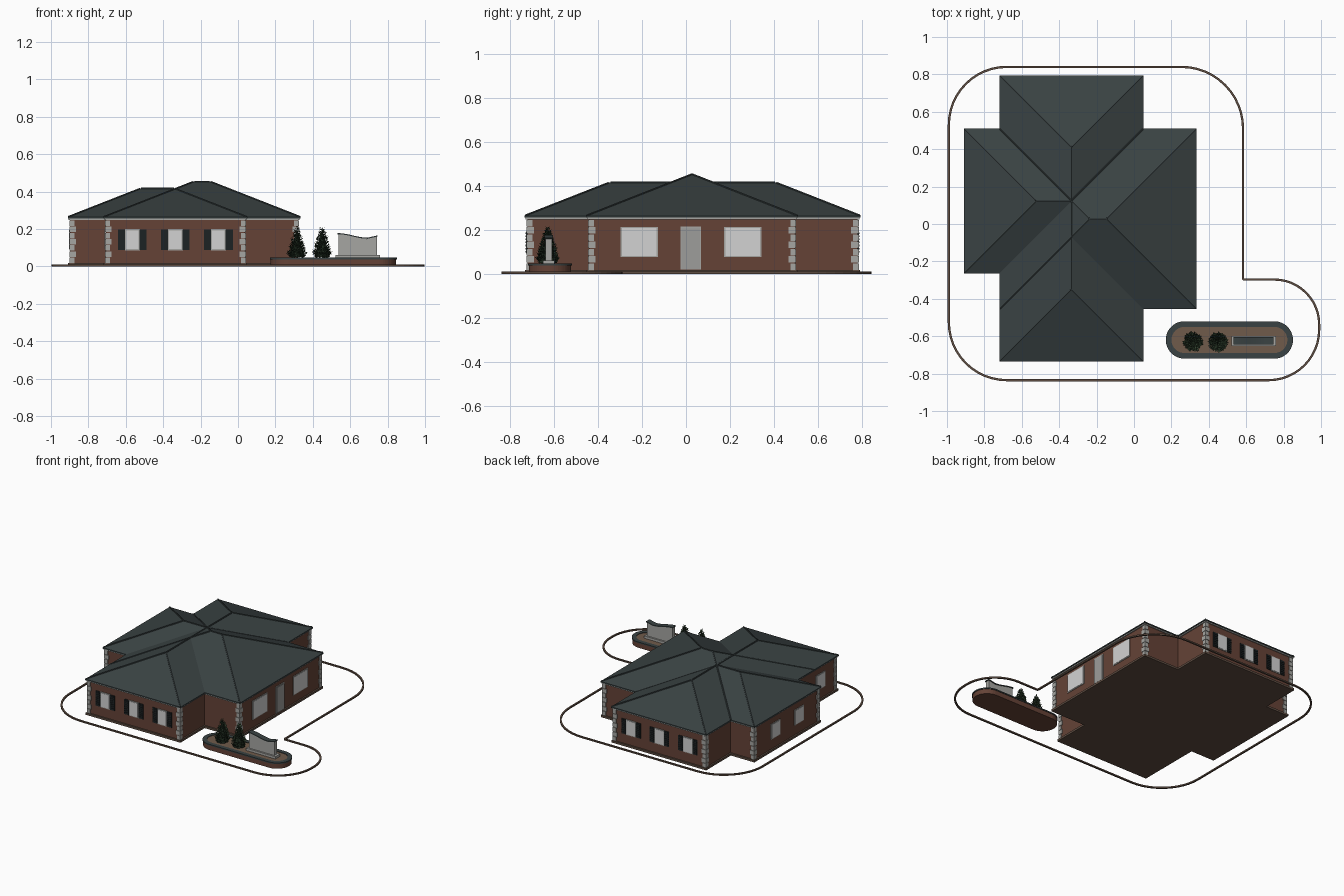
import bpy, bmesh, math, random
from mathutils import Vector, Matrix

old = bpy.data.objects.get("Cube")
if old:
    bpy.data.objects.remove(old, do_unlink=True)
random.seed(4)


def material(name, rgb):
    m = bpy.data.materials.new(name)
    m.use_nodes = True
    m.diffuse_color = (*rgb, 1)
    m.node_tree.nodes["Principled BSDF"].inputs["Base Color"].default_value = (*rgb, 1)
    return m


SLATE = material("slate", (0.042, 0.055, 0.056))
BRICK = material("brick", (0.13, 0.055, 0.037))
KERB = material("kerb_brown", (0.11, 0.072, 0.052))
STONE = material("pale_stone", (0.38, 0.38, 0.36))
GLASS = material("pale_window", (0.65, 0.65, 0.65))
DOOR = material("grey_door", (0.34, 0.34, 0.33))
SHUTTER = material("black_shutter", (0.012, 0.016, 0.017))
LEAF = material("leaf_green", (0.03, 0.055, 0.028))
CORE = material("deep_green", (0.014, 0.025, 0.014))
SOIL = material("soil", (0.16, 0.105, 0.07))


def finish(name, bm, mat):
    bmesh.ops.recalc_face_normals(bm, faces=bm.faces[:])
    mesh = bpy.data.meshes.new(name)
    bm.to_mesh(mesh)
    bm.free()
    mesh.materials.append(mat)
    ob = bpy.data.objects.new(name, mesh)
    bpy.context.collection.objects.link(ob)
    return ob


def add_box(bm, lo, hi):
    lo, hi = Vector(lo), Vector(hi)
    m = Matrix.Translation((lo + hi) / 2) @ Matrix.Diagonal((*(hi - lo), 1))
    bmesh.ops.create_cube(bm, size=1, matrix=m)


def prism(name, pts, z0, z1, mat):
    bm = bmesh.new()
    face = bm.faces.new([bm.verts.new((x, y, z0)) for x, y in pts])
    top = bmesh.ops.extrude_face_region(bm, geom=[face], use_keep_orig=True)["geom"]
    bmesh.ops.translate(bm, verts=[v for v in top if isinstance(v, bmesh.types.BMVert)],
                        vec=(0, 0, z1 - z0))
    return finish(name, bm, mat)


def ring(name, outer, inner, z0, z1, mat):
    bm = bmesh.new()
    loops = [[bm.verts.new((x, y, z)) for x, y in pts]
             for pts, z in ((outer, z0), (outer, z1), (inner, z1), (inner, z0))]
    n = len(outer)
    for k in range(4):
        a, b = loops[k], loops[(k + 1) % 4]
        for i in range(n):
            bm.faces.new((a[i], a[(i + 1) % n], b[(i + 1) % n], b[i]))
    return finish(name, bm, mat)


# Footprint lines of the house, shared by walls, eaves and roof
XL, XA, XB, XR = -0.91, -0.72, 0.05, 0.335
YS, YR, YL, YT, YN = -0.735, -0.455, -0.265, 0.51, 0.795
EAVE, PITCH, INSET = 0.264, 0.392, 0.013


def outline(d):
    w, a, b, e = XL + d, XA + d, XB - d, XR - d
    s, r, l, t, n = YS + d, YR + d, YL + d, YT - d, YN - d
    return [(a, s), (b, s), (b, r), (e, r), (e, t), (b, t),
            (b, n), (a, n), (a, t), (w, t), (w, l), (a, l)]


prism("base_slab", outline(0.002), 0.003, 0.018, KERB)
prism("brick_walls", outline(INSET), 0.005, 0.252, BRICK)
prism("fascia", outline(0.005), 0.248, 0.258, STONE)
prism("eave_edge", outline(0), 0.256, EAVE, SLATE)


# Hipped roofs of equal pitch that merge into one
def hip_roof(name, x0, x1, y0, y1):
    half = min(x1 - x0, y1 - y0) / 2
    z = EAVE + half * PITCH
    bm = bmesh.new()
    sw, se, ne, nw = [bm.verts.new((x, y, EAVE)) for x, y in
                      ((x0, y0), (x1, y0), (x1, y1), (x0, y1))]
    p = bm.verts.new((x0 + half, y0 + half, z))
    q = bm.verts.new((x1 - half, y1 - half, z))
    bm.faces.new((sw, nw, ne, se))
    if x1 - x0 > y1 - y0:
        faces = ((sw, se, q, p), (se, ne, q), (ne, nw, p, q), (nw, sw, p))
        hips = ((sw, p), (nw, p), (se, q), (ne, q), (p, q))
    else:
        faces = ((sw, se, p), (se, ne, q, p), (ne, nw, q), (nw, sw, p, q))
        hips = ((sw, p), (se, p), (nw, q), (ne, q), (p, q))
    for f in faces:
        bm.faces.new(f)
    # Slim caps along hips and ridge
    lines = [(a.co.copy(), b.co.copy()) for a, b in hips]
    caps = bmesh.new()
    for a, b in lines:
        d = b - a
        m = Matrix.Translation((a + b) / 2) @ d.to_track_quat("Z", "Y").to_matrix().to_4x4()
        bmesh.ops.create_cone(caps, cap_ends=True, segments=6, radius1=0.005,
                              radius2=0.005, depth=d.length - 0.01, matrix=m)
    finish(name, bm, SLATE)
    finish(name + "_caps", caps, SLATE)


hip_roof("main_roof", XA, XB, YS, YN)
hip_roof("entrance_wing_roof", XA, XR, YR, YT)
hip_roof("side_wing_roof", XL, XB, YL, YT)

# Alternating quoin blocks on every outward corner
bm = bmesh.new()
pts = outline(INSET)
for i, (x, y) in enumerate(pts):
    a, b = Vector(pts[i - 1]), Vector(pts[(i + 1) % len(pts)])
    c = Vector((x, y))
    u, v = (a - c).normalized(), (b - c).normalized()
    if v.x * u.y - v.y * u.x < 0:
        continue
    for k in range(7):
        wide = 0.03 if k % 2 else 0.022
        p = c - (u + v) * 0.005
        q = c + (u + v) * wide
        z = 0.018 + k * 0.033
        add_box(bm, (min(p.x, q.x), min(p.y, q.y), z), (max(p.x, q.x), max(p.y, q.y), z + 0.03))
finish("corner_quoins", bm, STONE)


# Flat panel on a wall: axis and sign give the way it faces
def panel(bm, axis, sign, wall, u, z, w, h, t):
    n0, n1 = sorted((wall - sign * 0.004, wall + sign * t))
    if axis == "x":
        add_box(bm, (n0, u - w / 2, z - h / 2), (n1, u + w / 2, z + h / 2))
    else:
        add_box(bm, (u - w / 2, n0, z - h / 2), (u + w / 2, n1, z + h / 2))


frames, panes, shutters = bmesh.new(), bmesh.new(), bmesh.new()


def window(axis, sign, wall, u, z, w, h, shuttered=False):
    panel(frames, axis, sign, wall, u, z, w + 0.008, h + 0.008, 0.004)
    panel(panes, axis, sign, wall, u, z, w - 0.004, h - 0.004, 0.006)
    if shuttered:
        for side in (-1, 1):
            v = u + side * (w / 2 + 0.022)
            panel(shutters, axis, sign, wall, v, z, 0.038, h + 0.004, 0.005)
            for k in range(7):
                panel(shutters, axis, sign, wall, v, z + (k - 3) * h / 7.5, 0.03, 0.007, 0.008)


for x in (-0.565, -0.335, -0.105):
    window("y", -1, YS + INSET, x, 0.143, 0.072, 0.105, True)
    window("y", 1, YN - INSET, x, 0.143, 0.072, 0.105, True)
for y in (-0.213, 0.258):
    window("x", 1, XR - INSET, y, 0.145, 0.162, 0.13)
for y in (-0.02, 0.25):
    window("x", -1, XL + INSET, y, 0.145, 0.1, 0.105)
window("x", -1, XA + INSET, -0.54, 0.145, 0.1, 0.105)

# Entrance door with its surround
door = bmesh.new()
panel(door, "x", 1, XR - INSET, 0.022, 0.115, 0.084, 0.185, 0.007)
panel(frames, "x", 1, XR - INSET, 0.022, 0.117, 0.094, 0.195, 0.004)
finish("door", door, DOOR)
finish("window_frames", frames, STONE)
finish("window_panes", panes, GLASS)
finish("shutters", shutters, SHUTTER)


# Rounded outline from corners given as (x, y, radius), counter-clockwise
def rounded(corners, grow=0.0, steps=12):
    out = []
    n = len(corners)
    for i, (x, y, r) in enumerate(corners):
        c = Vector((x, y))
        u = (Vector(corners[i - 1][:2]) - c).normalized()
        v = (Vector(corners[(i + 1) % n][:2]) - c).normalized()
        convex = v.x * u.y - v.y * u.x > 0
        side = 1 if convex else -1
        centre = c + (u + v) * r
        for k in range(steps + 1):
            t = k / steps * math.pi / 2
            out.append(centre - (v * math.cos(t) + u * math.sin(t)) * (r + side * grow))
    return out


# Kerb that loops around the plot
plot = [(-0.99, -0.835, 0.31), (0.99, -0.835, 0.27), (0.99, -0.297, 0.24),
        (0.583, -0.297, 0.008), (0.583, 0.84, 0.33), (-0.99, 0.84, 0.31)]
ring("plot_kerb", rounded(plot, 0.006), rounded(plot, -0.006), 0, 0.01, KERB)

# Planter bed
bed = [(0.17, -0.72, 0.1), (0.85, -0.72, 0.1), (0.85, -0.52, 0.1), (0.17, -0.52, 0.1)]
prism("planter_wall", rounded(bed, -0.004), 0.003, 0.04, BRICK)
ring("planter_coping", rounded(bed), rounded(bed, -0.03), 0.038, 0.047, SLATE)
prism("planter_soil", rounded(bed, -0.028), 0.03, 0.043, SOIL)

# Sign wall with a sweeping top, a plinth and a dark capping
def sweep(t):
    return 0.172 - 0.024 * math.sin(min(t / 0.75, 1) * math.pi / 2) ** 2 + 0.012 * max(0, (t - 0.75) / 0.25)


def sign_strip(name, x0, x1, y0, y1, bottom, top, mat):
    bm = bmesh.new()
    n = 16
    ts = [i / n for i in range(n + 1)]
    prof = [(x0 + (x1 - x0) * t, top(t)) for t in ts]
    prof += [(x0 + (x1 - x0) * t, bottom(t)) for t in reversed(ts)]
    front = bm.faces.new([bm.verts.new((x, y0, z)) for x, z in prof])
    geom = bmesh.ops.extrude_face_region(bm, geom=[front], use_keep_orig=True)["geom"]
    bmesh.ops.translate(bm, verts=[v for v in geom if isinstance(v, bmesh.types.BMVert)],
                        vec=(0, y1 - y0, 0))
    finish(name, bm, mat)


sign_strip("sign_wall", 0.538, 0.742, -0.64, -0.61, lambda t: 0.043, sweep, STONE)
sign_strip("sign_capping", 0.533, 0.747, -0.645, -0.605, sweep, lambda t: sweep(t) + 0.006, SLATE)
bm = bmesh.new()
add_box(bm, (0.522, -0.652, 0.04), (0.758, -0.598, 0.06))
finish("sign_plinth", bm, STONE)


# Conical shrubs: a dark core covered with scattered leaves
def shrub(name, x, y):
    base, height, radius = 0.045, 0.175, 0.056
    core = bmesh.new()
    bmesh.ops.create_cone(core, cap_ends=True, segments=9, radius1=radius * 0.75, radius2=0.002,
                          depth=height * 0.85, matrix=Matrix.Translation((x, y, base + height * 0.45)))
    finish(name + "_core", core, CORE)
    bm = bmesh.new()
    for i in range(650):
        t = 1 - math.sqrt(random.random())
        r = radius * min(1, 0.65 + t * 3) * (1 - t) ** 0.8 * random.uniform(0.7, 1)
        a = random.uniform(0, math.tau)
        p = Vector((x + r * math.cos(a), y + r * math.sin(a), base + 0.004 + t * height * 0.95))
        out = Vector((math.cos(a), math.sin(a), random.uniform(0.2, 1.2))).normalized()
        wide = Vector((-math.sin(a), math.cos(a), random.uniform(-0.8, 0.8))) * 0.0045
        tip = out * random.uniform(0.006, 0.013)
        bm.faces.new([bm.verts.new(v) for v in (p - tip * 0.4, p + wide, p + tip, p - wide)])
    finish(name + "_leaves", bm, LEAF)


shrub("left_shrub", 0.315, -0.63)
shrub("right_shrub", 0.45, -0.63)
